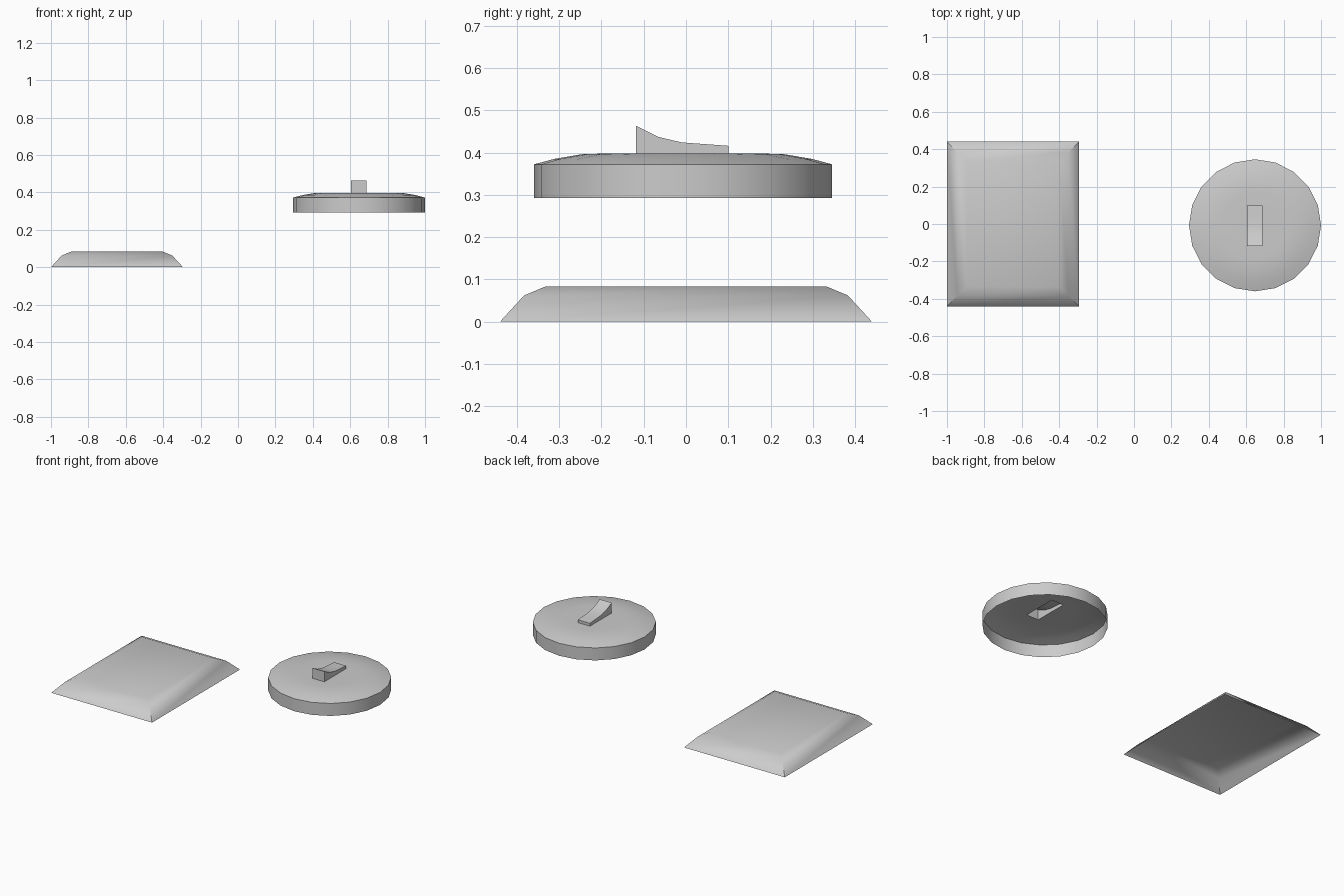
import bpy, bmesh
from math import cos, sin, pi, radians

if "Cube" in bpy.data.objects:
    bpy.data.objects.remove(bpy.data.objects["Cube"])


def finish(name, bm):
    """Turn a bmesh into a smooth object with sharp corners kept."""
    bmesh.ops.recalc_face_normals(bm, faces=bm.faces[:])
    # open shells: make sure the top faces look up
    top = max(bm.faces, key=lambda f: f.calc_area() * abs(f.normal.z))
    if top.normal.z < 0:
        bmesh.ops.reverse_faces(bm, faces=bm.faces[:])
    me = bpy.data.meshes.new(name)
    bm.to_mesh(me)
    bm.free()
    ob = bpy.data.objects.new(name, me)
    bpy.context.collection.objects.link(ob)
    bpy.ops.object.select_all(action='DESELECT')
    ob.select_set(True)
    bpy.context.view_layer.objects.active = ob
    bpy.ops.object.shade_smooth_by_angle(angle=radians(35))
    return ob


def loft(bm, rings):
    """Join rings of points with quads; return the vertex rings."""
    vs = [[bm.verts.new(p) for p in r] for r in rings]
    for a, b in zip(vs, vs[1:]):
        n = len(a)
        for i in range(n):
            j = (i + 1) % n
            bm.faces.new((a[i], a[j], b[j], b[i]))
    return vs


def loop_edges(bm, ring):
    out = []
    for i, v in enumerate(ring):
        w = ring[(i + 1) % len(ring)]
        out.append(bm.edges.get((v, w)) or bm.edges.new((v, w)))
    return out


def rect(cx, cy, hx, hy, z):
    return [(cx + sx * hx, cy + sy * hy, z)
            for sx, sy in ((-1, -1), (1, -1), (1, 1), (-1, 1))]


# Base plate: bevelled slab, open underneath
bm = bmesh.new()
rings = loft(bm, [rect(-0.647, 0, 0.353 - d, 0.44 - d, z)
                  for d, z in ((0, 0), (0.057, 0.062), (0.107, 0.083))])
bm.faces.new(rings[-1])
finish("base_plate", bm)

# Round cap: 20-sided open shell with a slot under the rocker
CX, CY, N = 0.647, -0.007, 20
RX, RY, HX, HY, ZT = 0.645, -0.009, 0.042, 0.109, 0.398
bm = bmesh.new()
profile = ((0.353, 0.293), (0.353, 0.372), (0.305, 0.385), (0.24, 0.396), (0.18, ZT))
rings = loft(bm, [[(CX + r * cos(2 * pi * i / N), CY + r * sin(2 * pi * i / N), z)
                   for i in range(N)] for r, z in profile])
slot = [bm.verts.new(p) for p in rect(RX, RY, HX, HY, ZT)]
bmesh.ops.triangle_fill(bm, use_beauty=True, normal=(0, 0, 1),
                        edges=loop_edges(bm, rings[-1]) + loop_edges(bm, slot))
finish("round_cap", bm)

# Rocker: curved side profile swept across x, hollow below
curve = ((-0.118, 0.463), (-0.065, 0.437), (-0.01, 0.424), (0.045, 0.42), (0.1, 0.416))
outline = [(-0.118, ZT)] + list(curve) + [(0.1, ZT)]
bm = bmesh.new()
left, right = [[bm.verts.new((RX + s * HX, y, z)) for y, z in outline] for s in (-1, 1)]
for i in range(len(outline) - 1):
    bm.faces.new((left[i], right[i], right[i + 1], left[i + 1]))
bm.faces.new(left)
bm.faces.new(right)
finish("rocker", bm)
